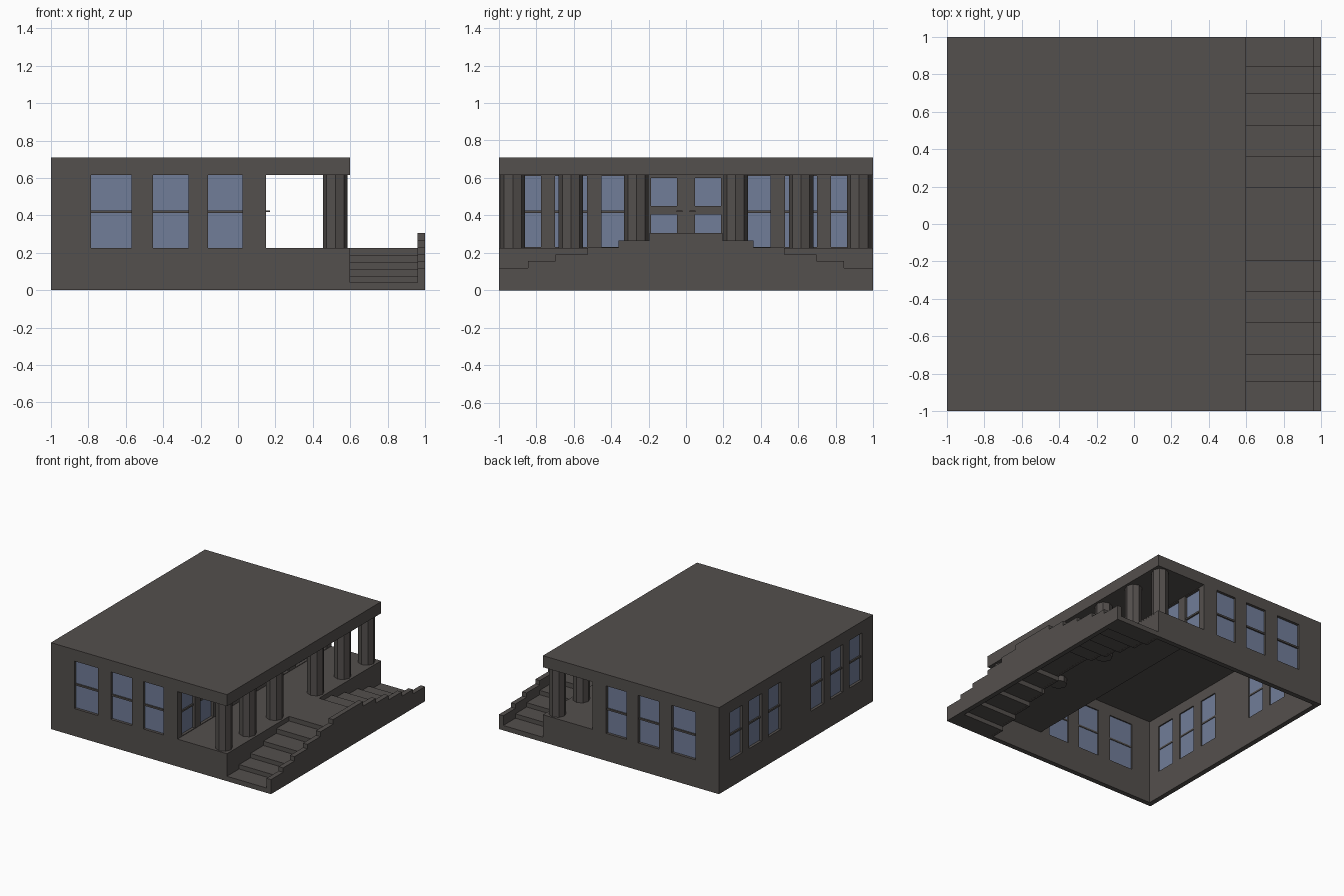
import bpy
import bmesh

default = bpy.data.objects.get("Cube")
if default:
    bpy.data.objects.remove(default, do_unlink=True)


def material(name, rgb):
    m = bpy.data.materials.new(name)
    m.use_nodes = True
    m.diffuse_color = (*rgb, 1)
    m.node_tree.nodes["Principled BSDF"].inputs["Base Color"].default_value = (*rgb, 1)
    return m


STONE = material("dark_stone", (0.088, 0.079, 0.074))
GLASS = material("blue_glass", (0.165, 0.205, 0.315))


def finish(name, bm, mat):
    bmesh.ops.recalc_face_normals(bm, faces=bm.faces)
    mesh = bpy.data.meshes.new(name)
    bm.to_mesh(mesh)
    bm.free()
    mesh.materials.append(mat)
    ob = bpy.data.objects.new(name, mesh)
    bpy.context.scene.collection.objects.link(ob)
    return ob


def box(name, xs, ys, zs, mat=STONE):
    bm = bmesh.new()
    bmesh.ops.create_cube(bm, size=1)
    for v in bm.verts:
        for i, (a, b) in enumerate((xs, ys, zs)):
            v.co[i] = (a + b) / 2 + v.co[i] * (b - a)
    return finish(name, bm, mat)


def extrude_x(name, profile, x0, x1):
    """Extrude a (y, z) outline along x."""
    bm = bmesh.new()
    face = bm.faces.new([bm.verts.new((x0, y, z)) for y, z in profile])
    out = bmesh.ops.extrude_face_region(bm, geom=[face])
    for v in out["geom"]:
        if isinstance(v, bmesh.types.BMVert):
            v.co.x = x1
    return finish(name, bm, STONE)


# Main dimensions
WALL = 0.04
FLOOR, HEAD, ROOF = 0.225, 0.615, 0.71
PORCH_BACK, PORCH_FRONT = 0.15, 0.6
cutters = []


def cut(xs, ys, zs):
    cutters.append(box("cutter", xs, ys, zs))


def opening(name, axis, outer, inward, span, zs, bar=False):
    """Cut a pane opening in a wall and fill it with recessed glass."""
    def place(d0, d1):
        depth = sorted((outer + inward * d0, outer + inward * d1))
        return (depth, span) if axis == "x" else (span, depth)
    cut(*place(-0.02, WALL + 0.02), zs)
    box(name + "_glass", *place(0.022, 0.03), zs, GLASS)
    if bar:
        box(name + "_bar", *place(0.01, 0.035), (0.413, 0.427))


# Building shell: porch void, hollow interior, hollow under the porch
shell = box("building_shell", (-1, PORCH_FRONT), (-1, 1), (0, ROOF))
cut((PORCH_BACK, 0.7), (-1.1, 1.1), (FLOOR, HEAD))
cut((-1 + WALL, PORCH_BACK - WALL), (-1 + WALL, 1 - WALL), (-0.1, ROOF - 0.01))
cut((0, 0.7), (-1 + WALL, 1 - WALL), (-0.1, FLOOR - 0.01))

# Windows
for side in (-1, 1):
    for span in ((-0.785, -0.57), (-0.455, -0.265), (-0.16, 0.025)):
        opening("side_window", "y", side, -side, span, (FLOOR, HEAD), True)
    for a, b in ((0.195, 0.36), (0.445, 0.61), (0.695, 0.855)):
        opening("rear_window", "x", -1, 1, sorted((side * a, side * b)), (FLOOR, HEAD), True)
    for a, b in ((0.285, 0.45), (0.53, 0.70), (0.775, 0.94)):
        opening("porch_window", "x", PORCH_BACK, -1, sorted((side * a, side * b)),
                (FLOOR + 0.005, HEAD - 0.005), True)
    # Double door panes and handles
    door = sorted((side * 0.047, side * 0.187))
    opening("door_upper", "x", PORCH_BACK, -1, door, (0.45, 0.6))
    opening("door_lower", "x", PORCH_BACK, -1, door, (0.26, 0.405))
    box("door_handle", (PORCH_BACK, PORCH_BACK + 0.02),
        sorted((side * 0.02, side * 0.05)), (0.418, 0.426))

# Apply the cuts and discard the cutters
for c in cutters:
    mod = shell.modifiers.new("cut", "BOOLEAN")
    mod.operation, mod.solver, mod.object = "DIFFERENCE", "EXACT", c
bpy.context.view_layer.update()
graph = bpy.context.evaluated_depsgraph_get()
carved = bpy.data.meshes.new_from_object(shell.evaluated_get(graph))
shell.modifiers.clear()
shell.data = carved
for c in cutters:
    bpy.data.objects.remove(c, do_unlink=True)

# Porch columns
for side in (-1, 1):
    for y, bottom in ((0.265, 0.17), (0.615, FLOOR - 0.005), (0.925, FLOOR - 0.005)):
        bm = bmesh.new()
        bmesh.ops.create_cone(bm, cap_ends=True, segments=8, radius1=0.065,
                              radius2=0.065, depth=HEAD - bottom)
        bmesh.ops.translate(bm, verts=bm.verts, vec=(0.52, side * y, (HEAD + bottom) / 2))
        finish("porch_column", bm, STONE)

# Double staircase: descends from a central landing to both ends
EDGES = (0.195, 0.36, 0.527, 0.697, 0.843, 1.0)
TREADS = (FLOOR, 0.187, 0.148, 0.112, 0.076, 0.04)


def stepped(offset):
    """Stepped line from -y to +y, shifted in height."""
    half = []
    inner = 0
    for edge, z in zip(EDGES, TREADS):
        if inner:
            half.append((inner, z + offset))
        half.append((edge, z + offset))
        inner = edge
    return [(-y, z) for y, z in reversed(half)] + half


under = list(reversed(stepped(-0.04)))
extrude_x("stair_treads", stepped(0) + under, PORCH_FRONT, 0.96)
extrude_x("stair_outer_wall", stepped(0.08) + [(1, 0), (-1, 0)], 0.96, 1.0)
extrude_x("stair_inner_wall", [(-1, FLOOR - 0.008), (1, FLOOR - 0.008)] + under,
          PORCH_FRONT - 0.02, PORCH_FRONT - 0.001)
